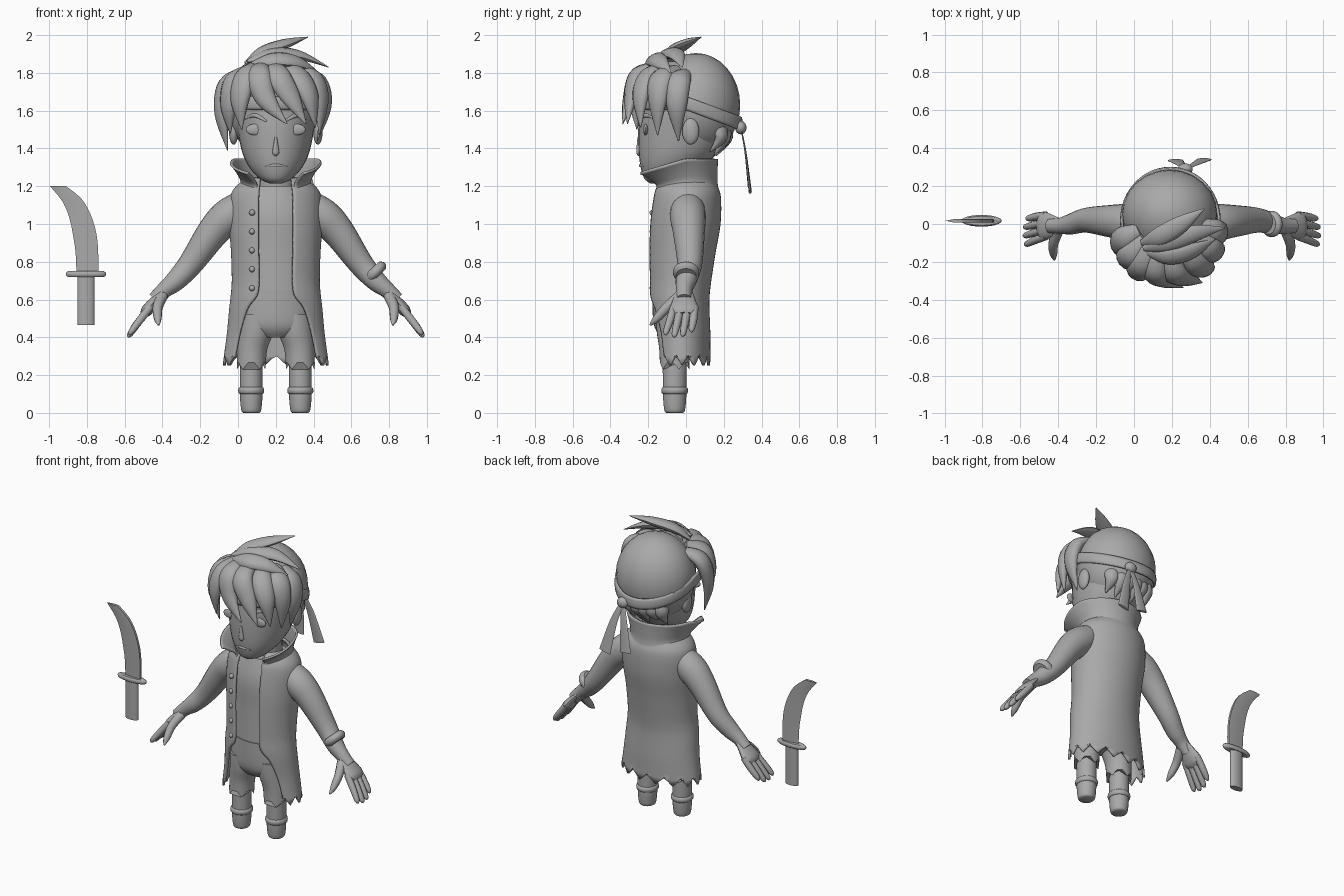
import bpy, bmesh, math
from mathutils import Vector
from mathutils.bvhtree import BVHTree

CX = 0.2  # the figure stands to the right of the knife
grey = bpy.data.materials.new("plain grey")
grey.diffuse_color = (0.4, 0.4, 0.4, 1)


def finish(name, bm, thick=0, angle=45):
    bmesh.ops.recalc_face_normals(bm, faces=bm.faces)
    me = bpy.data.meshes.new(name)
    bm.to_mesh(me)
    bm.free()
    me.materials.append(grey)
    for p in me.polygons:
        p.use_smooth = True
    me.set_sharp_from_angle(angle=math.radians(angle))
    ob = bpy.data.objects.new(name, me)
    bpy.context.collection.objects.link(ob)
    if thick:
        mod = ob.modifiers.new("thickness", 'SOLIDIFY')
        mod.thickness, mod.offset = thick, 0
    return ob


def spline(rows, steps):
    """Catmull-Rom resampling of a list of number tuples."""
    out, n = [], len(rows)
    for i in range(n - 1):
        a, b, c, d = rows[max(i - 1, 0)], rows[i], rows[i + 1], rows[min(i + 2, n - 1)]
        for k in range(steps):
            t = k / steps
            out.append([0.5 * (2*q + (r-p)*t + (2*p-5*q+4*r-s)*t*t + (3*q-p-3*r+s)*t**3)
                        for p, q, r, s in zip(a, b, c, d)])
    return out + [list(rows[-1])]


def skin(name, rings, closed=True, caps=True, thick=0):
    bm = bmesh.new()
    vs = [[bm.verts.new(p) for p in r] for r in rings]
    n = len(rings[0])
    for a, b in zip(vs, vs[1:]):
        for j in range(n if closed else n - 1):
            k = (j + 1) % n
            bm.faces.new((a[j], a[k], b[k], b[j]))
    if closed and caps:
        bm.faces.new(vs[0])
        bm.faces.new(vs[-1])
    return finish(name, bm, thick)


def loft(name, rows, n=32, steps=4, warp=None, thick=0, caps=True):
    """Stacked ellipses (z, x, y, rx, ry, half width of the front opening)."""
    rows = spline([r if len(r) == 6 else (*r, 0) for r in rows], steps)
    opened, rings = rows[0][5] > 0, []
    for k, (z, x, y, rx, ry, w) in enumerate(rows):
        g = math.asin(max(0, min(1, w / rx)))
        ring = []
        for j in range(n + 1 if opened else n):
            t = g + (2 * math.pi - 2 * g) * j / n
            p = Vector((x - rx * math.sin(t), y - ry * math.cos(t), z))
            if warp:
                p.z += warp(p, k / (len(rows) - 1), j)
            ring.append(p)
        rings.append(ring)
    return skin(name, rings, not opened, caps, thick)


def tube(name, pts, radii, flat=1.0, centre=(0.2, 50, 0.8), sides=12, steps=6):
    """Sweep an ellipse along a path; its thin side points away from centre."""
    rows = spline([(*p, r) for p, r in zip(pts, radii)], steps)
    P, rings = [Vector(r[:3]) for r in rows], []
    for i, p in enumerate(P):
        t = (P[min(i + 1, len(P) - 1)] - P[max(i - 1, 0)]).normalized()
        a = t.cross(p - Vector(centre)).normalized()
        b, r = a.cross(t), max(rows[i][3], 0.002)
        rings.append([p + a * r * math.cos(q) + b * r * flat * math.sin(q)
                      for q in (2 * math.pi * j / sides for j in range(sides))])
    return skin(name, rings)


def ball(name, loc, size):
    bm = bmesh.new()
    bmesh.ops.create_uvsphere(bm, u_segments=24, v_segments=16, radius=1)
    for v in bm.verts:
        v.co = Vector(loc) + Vector([c * s for c, s in zip(v.co, size)])
    return finish(name, bm)


def rag(p, u, j):  # torn hem on the last row
    return 0.055 * abs((j % 6) / 3 - 1) - 0.02 if u > 0.999 else 0


# Head
head = loft("head", [(1.215, CX, -.14, .035, .05), (1.24, CX, -.125, .085, .095),
                     (1.30, CX, -.08, .14, .16), (1.38, CX, -.04, .178, .21),
                     (1.5, CX, -.01, .203, .243), (1.6, CX, 0, .215, .247),
                     (1.7, CX, 0, .21, .24), (1.8, CX, 0, .17, .19), (1.86, CX, 0, .08, .1)])
face = BVHTree.FromPolygons([v.co for v in head.data.vertices],
                            [p.vertices for p in head.data.polygons])


def on_face(x, z, lift=0.0):
    return face.ray_cast(Vector((x, -2, z)), Vector((0, 1, 0)))[0] - Vector((0, lift, 0))


loft("neck", [(1.1, CX, .02, .1, .1), (1.35, CX, .01, .1, .1)], steps=1)
for s, side in ((-1, "left"), (1, "right")):
    ball(side + "_eye", on_face(CX + s * .11, 1.5), (.048, .012, .03))
    tube(side + "_eyebrow", [on_face(CX + s * d, z, .002) for d, z in
                             ((.05, 1.545), (.11, 1.575), (.165, 1.555))], (.005, .011, .003), .6)
    ball(side + "_ear", (CX + s * .223, .025, 1.49), (.025, .045, .07))
tube("nose", [on_face(CX, z, .0) for z in (1.46, 1.41, 1.375, 1.36)], (.006, .014, .018, .004), .7)
tube("mouth", [on_face(CX + d, 1.31 - abs(d) * .1, 0) for d in (-.06, 0, .06)], (.003, .009, .003), .8)

# Hair
HC = (.19, 0, 1.6)
ball("hair_cap", (.188, .052, 1.63), (.252, .235, .275))
fringe = [
    ((.03, -.03, 1.80), (-.06, -.08, 1.74), (-.085, -.12, 1.58), (-.055, -.12, 1.39)),
    ((.06, -.08, 1.82), (-.02, -.17, 1.76), (-.05, -.19, 1.62), (-.04, -.17, 1.48)),
    ((.09, -.10, 1.84), (.04, -.22, 1.78), (.01, -.26, 1.65), (.02, -.26, 1.50)),
    ((.13, -.10, 1.84), (.11, -.25, 1.79), (.15, -.30, 1.66), (.26, -.335, 1.53)),
    ((.20, -.10, 1.84), (.21, -.25, 1.79), (.28, -.29, 1.67), (.36, -.31, 1.53)),
    ((.27, -.10, 1.84), (.32, -.20, 1.78), (.38, -.24, 1.67), (.41, -.24, 1.51)),
    ((.32, -.05, 1.82), (.40, -.13, 1.77), (.44, -.15, 1.65), (.43, -.15, 1.47)),
    ((.35, .0, 1.80), (.43, -.04, 1.75), (.46, -.05, 1.62), (.42, -.04, 1.44))]
for i, pts in enumerate(fringe):
    tube(f"fringe_lock_{i}", pts, (.035, .066, .054, .003), .65, HC)
swoops = [
    ((.04, -.10, 1.85), (.13, -.07, 1.91), (.25, .0, 1.955), (.37, .08, 1.99)),
    ((.05, -.13, 1.86), (.17, -.10, 1.90), (.32, -.05, 1.895), (.48, -.02, 1.83)),
    ((.06, -.15, 1.84), (.18, -.17, 1.87), (.31, -.14, 1.86), (.43, -.08, 1.80))]
for i, pts in enumerate(swoops):
    tube(f"top_lock_{i}", pts, (.015, .05, .045, .003), .55, HC)
for i in range(6):
    x = .05 + .057 * i
    y = .22 - 1.6 * (x - .19) ** 2
    tube(f"nape_lock_{i}", [(x, y - .03, 1.54), (x, y, 1.46), (x, y - .06, 1.36 + .02 * (i % 2))],
         (.04, .042, .003), .7, HC)

# Headband with knot and tails
loft("headband", [(-.035, .192, .018, .255, .272), (0, .192, .018, .26, .278),
                  (.035, .192, .018, .255, .272)], 48, 2,
     lambda p, u, j: 1.64 - .11 * max(0, p.y) / .29, .012, False)
ball("headband_knot", (.27, .29, 1.51), (.04, .03, .035))
for i, (x, y, z) in enumerate(((.22, .335, 1.2), (.37, .34, 1.17))):
    tube(f"headband_tail_{i}", [(.27, .29, 1.51), ((.27 + x) / 2, .315, 1.38), (x, y, z)],
         (.014, .026, .042), .2, (.27, -5, 1.4))

# Body, trousers and coat
loft("chest", [(.58, CX, -.03, .19, .145), (.85, CX, -.02, .2, .15),
               (1.05, CX, -.01, .21, .16), (1.2, CX, 0, .15, .13)])
loft("trouser_hips", [(.40, CX, -.05, .10, .08), (.44, CX, -.05, .18, .11),
                      (.5, CX, -.045, .2, .13), (.65, CX, -.035, .19, .145)])
loft("coat", [(1.24, CX, .01, .14, .13, .08), (1.2, CX, 0, .2, .16, .085), (1.14, CX, 0, .235, .178, .09),
              (1.0, CX, -.01, .24, .186, .09), (.85, CX, -.025, .23, .175, .09),
              (.7, CX, -.035, .226, .162, .088), (.62, CX, -.04, .232, .158, .1),
              (.55, CX, -.038, .24, .155, .15), (.42, CX, -.028, .252, .15, .19),
              (.27, CX, -.025, .272, .148, .22)], 60, 4, rag, .014)
loft("coat_collar", [(1.16, CX, 0, .205, .17, .09), (1.22, CX, -.01, .18, .17, .1),
                     (1.28, CX, -.035, .2, .195, .12), (1.345, CX, -.065, .237, .228, .15)], 48, 4,
     lambda p, u, j: -.075 * u * max(0, -p.y / .24), .014)
for i in range(5):
    ball(f"coat_button_{i}", (.075, -.175, 1.06 - .1 * i), (.016, .018, .016))

# Arms, hands and legs, one per side
for s, side in ((-1, "left"), (1, "right")):
    def at(*pts):
        return [(CX + s * d, y, z) for d, y, z in pts]

    tube(side + "_arm", at((.16, .01, 1.10), (.25, .01, 1.04), (.33, .015, .96), (.45, .02, .79),
                           (.53, 0, .70), (.59, -.01, .65), (.64, -.01, .60)),
         (.085, .095, .085, .066, .055, .043, .04), sides=20)
    back = (CX - s * 50, 0, -50)
    tube(side + "_palm", at((.59, -.01, .65), (.635, -.01, .60), (.68, -.01, .545), (.70, -.01, .52)),
         (.04, .06, .075, .05), .42, back, 16)
    for i in range(4):
        y0, y1 = -.065 + .037 * i, -.105 + .045 * i
        reach = (.0, .012, .008, -.015)[i]
        tube(f"{side}_finger_{i}", at((.665, y0, .56), (.72, (y0 + y1) / 2, .49),
                                      (.765 + reach / 2, y1, .43 - reach),
                                      (.775 + reach / 2, y1, .412 - reach)),
             (.021, .021, .016, .004), 1, back, 10)
    tube(side + "_thumb", at((.60, -.03, .62), (.625, -.10, .56), (.625, -.155, .50), (.62, -.19, .465)),
         (.03, .027, .021, .005), 1, back, 10)
    x = CX + s * .13
    loft(side + "_trouser_leg", [(.52, CX + s * .1, -.05, .1, .11), (.43, CX + s * .105, -.055, .095, .1),
                                 (.34, CX + s * .124, -.06, .08, .082), (.25, x, -.06, .077, .078)],
         30, 4, rag)
    loft(side + "_foot", [(0, x, -.06, .042, .044), (.012, x, -.06, .052, .054), (.06, x, -.06, .058, .06),
                          (.12, x, -.06, .06, .062), (.3, x, -.06, .06, .064)])
    loft(side + "_ankle_ring", [(.1, x, -.06, .06, .062), (.108, x, -.06, .068, .07),
                                (.128, x, -.06, .068, .07), (.136, x, -.06, .06, .062)], steps=2)

# Bracelet on one wrist
tube("bracelet", [(CX + .508, 0, .765), (CX + .52, 0, .752), (CX + .534, 0, .738), (CX + .546, 0, .726)],
     (.054, .068, .068, .054), sides=24)

# Knife
left = [(-.855, .74), (-.86, .85), (-.87, .92), (-.892, 1.03), (-.93, 1.12), (-.995, 1.2)]
right = [(-.74, .74), (-.74, .85), (-.75, .95), (-.78, 1.05), (-.83, 1.135), (-.91, 1.2)]
rings = []
for (x0, z0), (x1, z1) in zip(spline(left, 3), spline(right, 3)):
    xm, zm = (x0 + x1) / 2, (z0 + z1) / 2
    rings.append([(x0, .017, z0), (xm, .008, zm), (x1, .009, z1), (x1, .025, z1), (xm, .026, zm)])
skin("knife_blade", rings)
loft("knife_guard", [(.72, -.805, .017, .095, .024), (.728, -.805, .017, .105, .03),
                     (.742, -.805, .017, .105, .03), (.75, -.805, .017, .095, .024)], steps=2)
loft("knife_handle", [(.465, -.805, .017, .046, .022), (.74, -.805, .017, .046, .022)], 20, 1)
